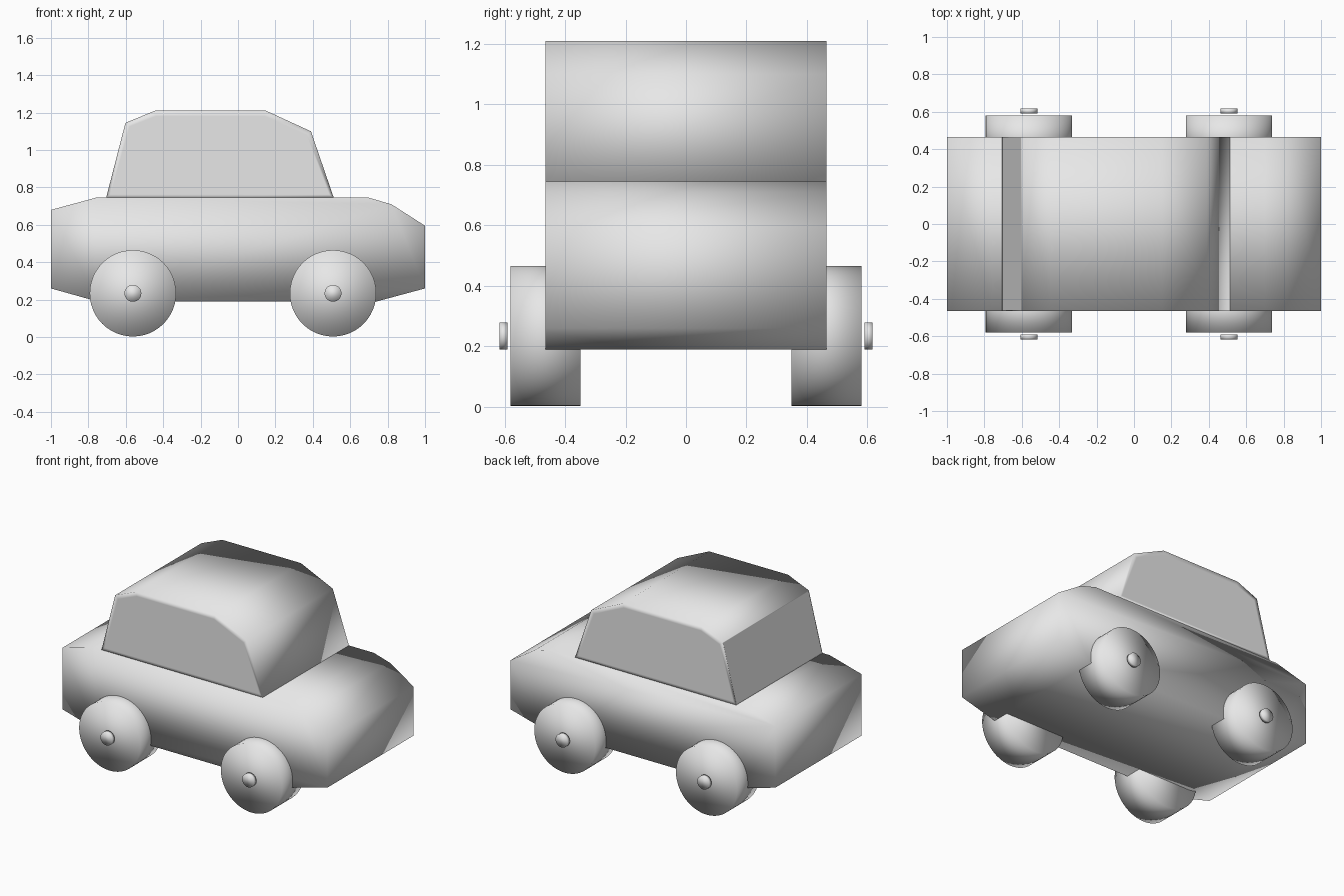
import bpy
import bmesh
import math

if "Cube" in bpy.data.objects:
    bpy.data.objects.remove(bpy.data.objects["Cube"], do_unlink=True)

HALF_WIDTH = 0.465

grey = bpy.data.materials.new("light_grey")
grey.use_nodes = True
colour = (0.8, 0.8, 0.8, 1.0)
grey.diffuse_color = colour
grey.node_tree.nodes["Principled BSDF"].inputs["Base Color"].default_value = colour


def finish(bm, name):
    """Turn a bmesh into a smooth shaded grey object."""
    bmesh.ops.recalc_face_normals(bm, faces=bm.faces)
    for face in bm.faces:
        face.smooth = True
    mesh = bpy.data.meshes.new(name)
    bm.to_mesh(mesh)
    bm.free()
    mesh.materials.append(grey)
    obj = bpy.data.objects.new(name, mesh)
    bpy.context.collection.objects.link(obj)
    return obj


def extruded_profile(points):
    """Extrude an x-z outline across the full width of the car."""
    bm = bmesh.new()
    outline = bm.faces.new([bm.verts.new((x, -HALF_WIDTH, z)) for x, z in points])
    result = bmesh.ops.extrude_face_region(bm, geom=[outline], use_keep_orig=True)
    moved = [v for v in result["geom"] if isinstance(v, bmesh.types.BMVert)]
    bmesh.ops.translate(bm, verts=moved, vec=(0, 2 * HALF_WIDTH, 0))
    bmesh.ops.recalc_face_normals(bm, faces=bm.faces)
    return bm


def disc(name, x, y, z, radius, width):
    """A closed cylinder with its axle along y."""
    bm = bmesh.new()
    bmesh.ops.create_cone(bm, cap_ends=True, segments=48,
                          radius1=radius, radius2=radius, depth=width)
    obj = finish(bm, name)
    obj.rotation_euler.x = math.radians(90)
    obj.location = (x, y, z)


# Lower body
finish(extruded_profile([
    (-1, 0.26), (-0.75, 0.19), (0.74, 0.19), (1, 0.26), (1, 0.595),
    (0.82, 0.71), (0.7, 0.745), (-0.76, 0.745), (-1, 0.68)]), "body")

# Cabin with flat side panels and a flat rear panel
cabin = extruded_profile([
    (-0.705, 0.745), (0.512, 0.745), (0.39, 1.1),
    (0.15, 1.21), (-0.445, 1.21), (-0.602, 1.145)])
sides = [f for f in cabin.faces if abs(f.normal.y) > 0.9]
rear = [f for f in cabin.faces if f.normal.x < -0.9]
bmesh.ops.inset_individual(cabin, faces=sides, thickness=0.03)
bmesh.ops.inset_individual(cabin, faces=rear, thickness=0.008)
finish(cabin, "cabin")

# Wheels and the hubs standing just outside them
for end, x in (("rear", -0.562), ("front", 0.508)):
    for side, sign in (("left", 1), ("right", -1)):
        disc(f"{end}_{side}_wheel", x, sign * 0.465, 0.234, 0.231, 0.232)
        disc(f"{end}_{side}_hub", x, sign * 0.604, 0.234, 0.045, 0.026)
